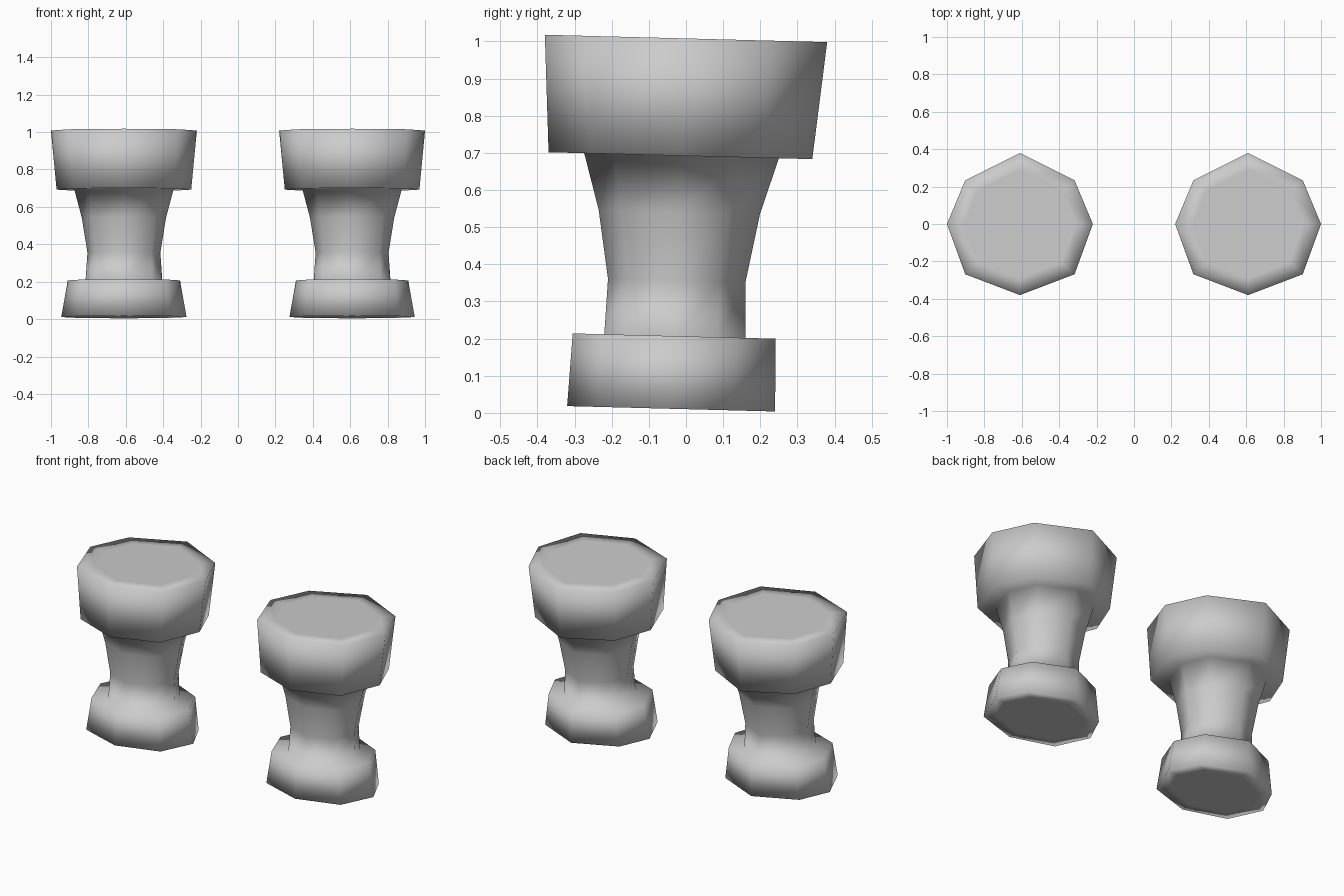
import bpy, bmesh
from math import cos, sin, pi

cube = bpy.data.objects.get("Cube")
if cube:
    bpy.data.objects.remove(cube, do_unlink=True)

grey = bpy.data.materials.new("plain grey")
grey.use_nodes = True
grey.diffuse_color = (0.6, 0.6, 0.6, 1)
grey.node_tree.nodes["Principled BSDF"].inputs["Base Color"].default_value = (0.6, 0.6, 0.6, 1)

SIDES = 8
TILT = -0.026   # the post leans slightly: its front edge sits higher
INSET = 0.76    # flat centre of the end caps

# height, half width, half depth, depth offset
PROFILE = [
    (0.010, 0.335, 0.280, -0.040),   # foot
    (0.206, 0.300, 0.273, -0.032),
    (0.206, 0.205, 0.190, -0.030),   # waist
    (0.355, 0.195, 0.185, -0.025),
    (0.540, 0.225, 0.217, -0.018),
    (0.692, 0.265, 0.262, -0.012),
    (0.692, 0.360, 0.355, -0.015),   # head
    (1.008, 0.390, 0.380, 0.000),
]


def ring(bm, z, rx, ry, oy):
    """One octagonal loop, a little flatter at its back corners."""
    verts = []
    for i in range(SIDES):
        a = 2 * pi * i / SIDES
        x, y = cos(a) * rx, sin(a) * ry
        if i % 2:
            x *= 1.06
            if y > 0:
                y *= 0.87
        y += oy
        verts.append(bm.verts.new((x, y, z + TILT * y)))
    return verts


def cap_ring(z, rx, ry, oy):
    return z, rx * INSET, ry * INSET, oy


def make_post(name, x):
    bm = bmesh.new()
    rows = [cap_ring(*PROFILE[0])] + PROFILE + [cap_ring(*PROFILE[-1])]
    loops = [ring(bm, *row) for row in rows]
    for low, high in zip(loops, loops[1:]):
        for i in range(SIDES):
            j = (i + 1) % SIDES
            bm.faces.new((low[i], low[j], high[j], high[i]))
    bm.faces.new(loops[0][::-1])
    bm.faces.new(loops[-1])
    for face in bm.faces:
        face.smooth = True
    mesh = bpy.data.meshes.new(name)
    bm.to_mesh(mesh)
    bm.free()
    mesh.materials.append(grey)
    post = bpy.data.objects.new(name, mesh)
    post.location.x = x
    bpy.context.collection.objects.link(post)


make_post("left_post", 0.61)
make_post("right_post", -0.61)
